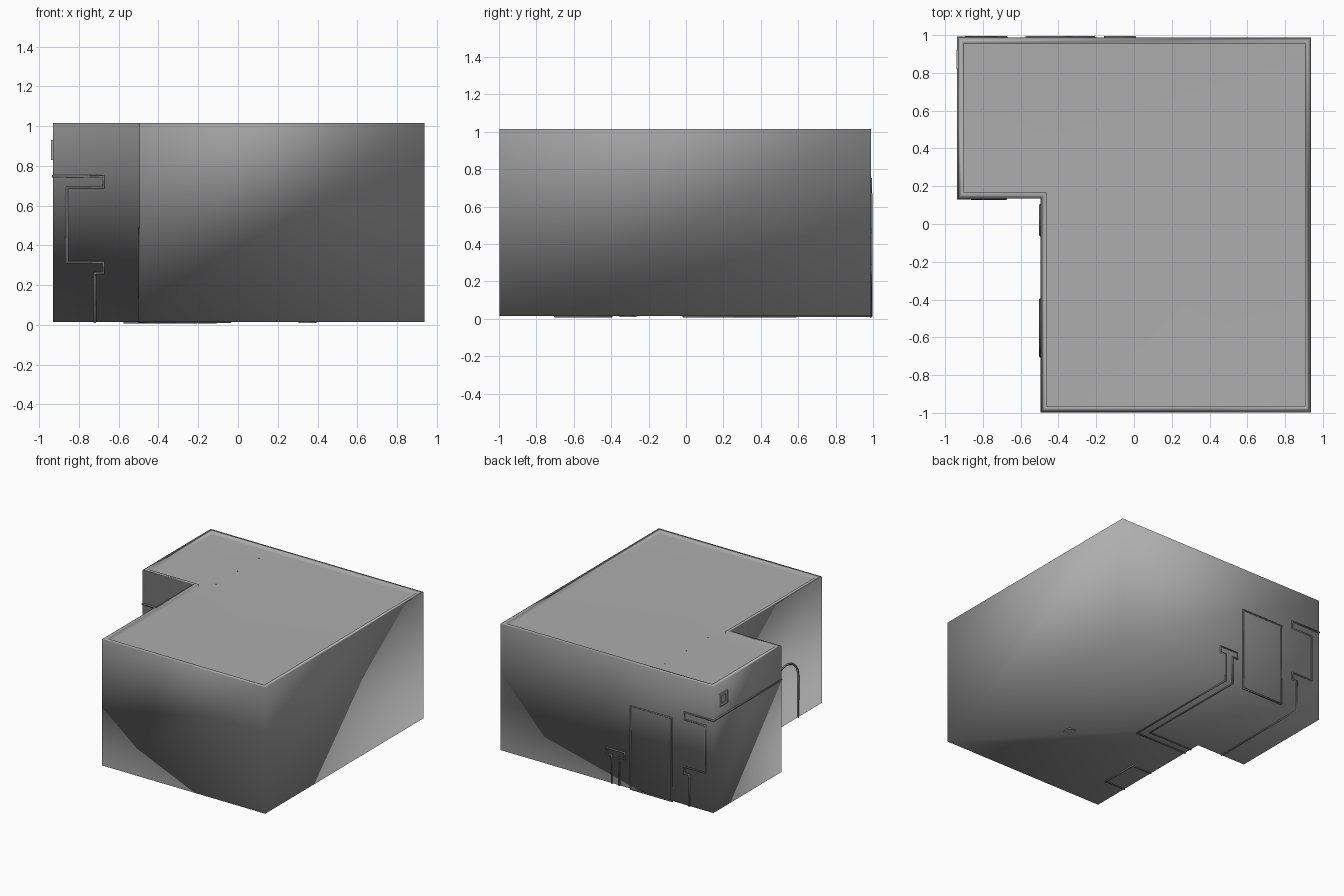
import bpy, bmesh, math
from mathutils import Vector

if "Cube" in bpy.data.objects:
    bpy.data.objects.remove(bpy.data.objects["Cube"])


def material(name, v):
    m = bpy.data.materials.new(name)
    m.diffuse_color = (v, v, v, 1)
    m.use_nodes = True
    m.node_tree.nodes["Principled BSDF"].inputs["Base Color"].default_value = m.diffuse_color
    return m


# Mid grey for the body, darker grey for the thin mouldings
grey = material("mid_grey", 0.42)
dark = material("dark_grey", 0.2)


def link(name, data, mat):
    data.materials.append(mat)
    ob = bpy.data.objects.new(name, data)
    bpy.context.collection.objects.link(ob)
    return ob


def finish(name, bm, smooth=False):
    """Make the object; smooth parts get area-weighted normals."""
    for f in bm.faces:
        f.smooth = smooth
    me = bpy.data.meshes.new(name)
    bm.to_mesh(me)
    bm.free()
    ob = link(name, me, grey)
    if smooth:
        mod = ob.modifiers.new("area_normals", 'WEIGHTED_NORMAL')
        mod.mode = 'FACE_AREA'
        mod.weight = 50
    return ob


def loft(bm, rings):
    """Skin equal-length rings of points and cap both ends."""
    vs = [[bm.verts.new(p) for p in r] for r in rings]
    n = len(vs[0])
    for a, b in zip(vs, vs[1:]):
        for i in range(n):
            j = (i + 1) % n
            bm.faces.new((a[i], a[j], b[j], b[i]))
    bm.faces.new(vs[0])
    top = bm.faces.new(vs[-1])
    bmesh.ops.recalc_face_normals(bm, faces=bm.faces)
    return top


def sink(bm, face, border, depth):
    """Inset a face and push its centre along a vector."""
    bmesh.ops.inset_region(bm, faces=[face], thickness=border, use_even_offset=True)
    new = bmesh.ops.extrude_discrete_faces(bm, faces=[face])['faces'][0]
    bmesh.ops.translate(bm, verts=new.verts, vec=Vector(depth))


def cylinder(name, x, y, r, n, z0, z1):
    ring = [(x + r * math.cos(2 * math.pi * i / n),
             y + r * math.sin(2 * math.pi * i / n)) for i in range(n)]
    bm = bmesh.new()
    loft(bm, [[(a, b, z) for a, b in ring] for z in (z0, z1)])
    return finish(name, bm)


def bead(name, pts, r=0.008):
    """Closed thin moulding that follows a polyline on the walls and floor."""
    cu = bpy.data.curves.new(name, 'CURVE')
    cu.dimensions = '3D'
    cu.bevel_depth = r
    cu.bevel_resolution = 1
    sp = cu.splines.new('POLY')
    sp.points.add(len(pts) - 1)
    for p, co in zip(sp.points, pts):
        p.co = (*co, 1)
    sp.use_cyclic_u = True
    return link(name, cu, dark)


# Wall and floor planes
BACK, LEFT, WING, NOTCH, FLOOR = 0.988, -0.932, 0.135, -0.495, 0.015

# L-shaped main block with softly shaded walls, a parapet and a sunken roof
plan = [(NOTCH, -0.998), (0.938, -0.998), (0.938, BACK),
        (LEFT, BACK), (LEFT, WING), (NOTCH, WING)]
bm = bmesh.new()
top = loft(bm, [[(x, y, z) for x, y in plan] for z in (FLOOR, 1.015)])
sink(bm, top, 0.033, (0, 0, -0.025))
finish("building_block", bm, smooth=True)

# Door outline on the back wall
bead("back_door_outline", [(x, BACK, z) for x, z in
     [(-0.57, 0.012), (-0.21, 0.012), (-0.21, 0.67), (-0.57, 0.67)]])

# Stepped outline wrapping the side wing: back wall, floor, front wall, left wall
step = [(LEFT, 0.747), (-0.676, 0.747), (-0.676, 0.69), (-0.86, 0.69),
        (-0.86, 0.315), (-0.676, 0.315), (-0.676, 0.26), (-0.72, 0.26),
        (-0.72, FLOOR)]
bead("stepped_wing_outline", [(x, BACK, z) for x, z in step]
     + [(x, WING, z) for x, z in reversed(step)])

# T-shaped outline: back wall, round a floor corner, to the notch wall
tee = [(0.033, FLOOR), (0.033, 0.235), (0.08, 0.235), (0.08, 0.285),
       (-0.08, 0.285), (-0.08, 0.235), (-0.033, 0.235), (-0.033, FLOOR)]
cx, cy = -0.075, 0.02
bead("t_outline", [(cx + o, BACK, z) for o, z in tee]
     + [(cx - 0.033, cy + 0.033, FLOOR)]
     + [(NOTCH, cy - o, z) for o, z in reversed(tee)]
     + [(cx + 0.033, cy - 0.033, FLOOR)])

# Arched outline on the notch wall, closed under the floor
arch = [(NOTCH, -0.55 + 0.15 * math.cos(math.pi * i / 16),
         0.335 + 0.15 * math.sin(math.pi * i / 16)) for i in range(17)]
bead("arched_outline", [(-0.32, -0.40, FLOOR), (NOTCH, -0.40, FLOOR)] + arch
     + [(NOTCH, -0.70, FLOOR), (-0.32, -0.70, FLOOR)])

# Small framed window on the left wall
bm = bmesh.new()
front = loft(bm, [[(x, y, z) for y, z in
                   [(0.82, 0.83), (0.92, 0.83), (0.92, 0.93), (0.82, 0.93)]]
                  for x in (-0.90, -0.941)])
sink(bm, front, 0.022, (0.007, 0, 0))
finish("small_window", bm)

# Small floor disc and three roof pins
cylinder("floor_disc", 0.35, -0.31, 0.045, 24, 0.010, 0.05)
for i in range(3):
    cylinder(f"roof_pin_{i + 1}", -0.39, 0.28 + 0.27 * i, 0.004, 8, 0.97, 0.994)
